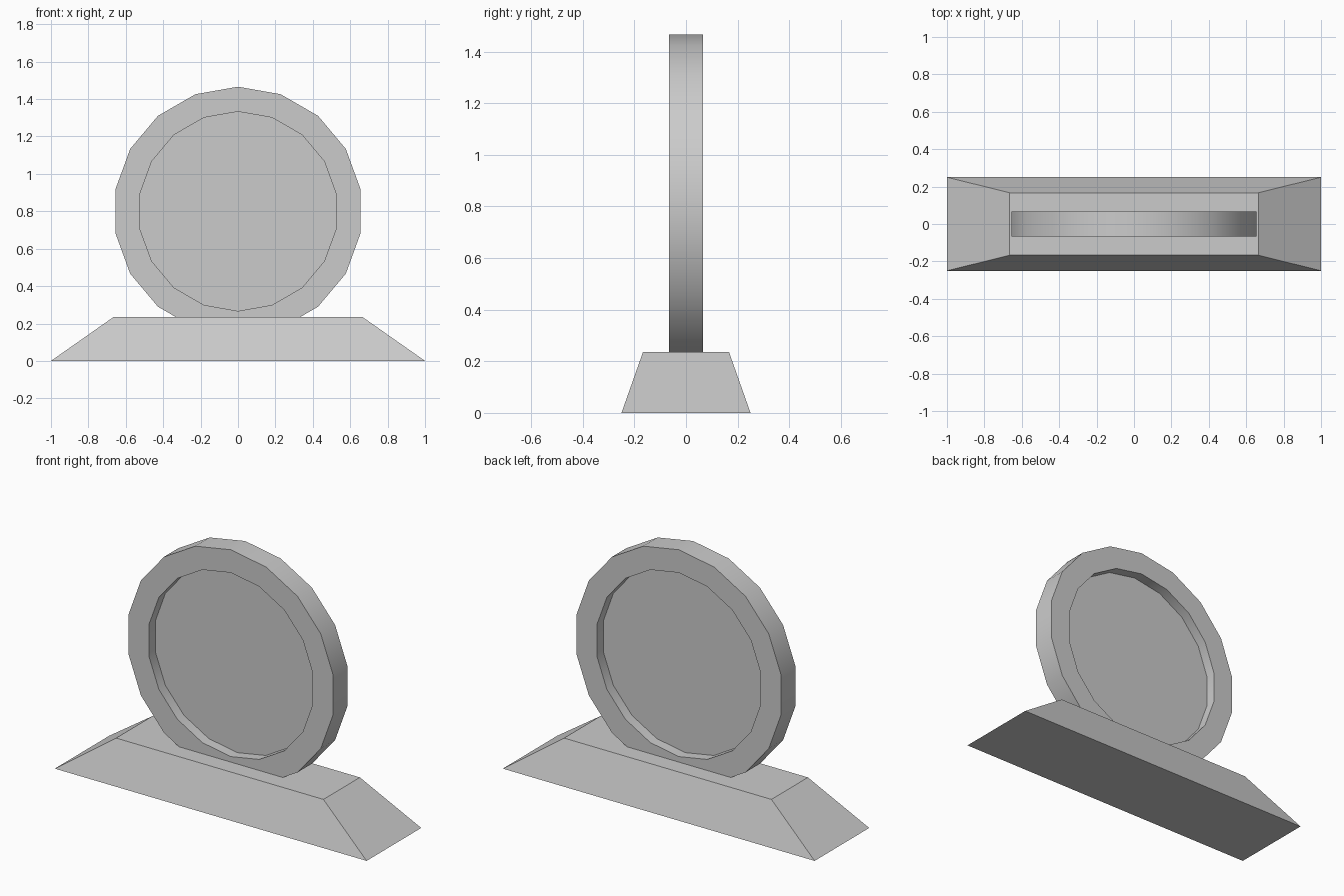
import bpy, bmesh, math

if "Cube" in bpy.data.objects:
    bpy.data.objects.remove(bpy.data.objects["Cube"])

SIDES = 18
CENTRE_Z = 0.80


def make_object(name, bm):
    bmesh.ops.recalc_face_normals(bm, faces=bm.faces)
    mesh = bpy.data.meshes.new(name)
    bm.to_mesh(mesh)
    bm.free()
    obj = bpy.data.objects.new(name, mesh)
    bpy.context.collection.objects.link(obj)
    return obj


def circle(bm, radius, y):
    """Upright polygon of vertices facing the y axis, one vertex on top."""
    steps = [2 * math.pi * i / SIDES for i in range(SIDES)]
    return [bm.verts.new((radius * math.sin(a), y, CENTRE_Z + radius * math.cos(a)))
            for a in steps]


def bridge(bm, a, b):
    for i in range(len(a)):
        j = (i + 1) % len(a)
        bm.faces.new((a[i], a[j], b[j], b[i]))


# Tapered base
bm = bmesh.new()
bmesh.ops.create_cube(bm, size=2)
for v in bm.verts:
    top = v.co.z > 0
    v.co.x *= 0.665 if top else 1.0
    v.co.y *= 0.167 if top else 0.25
    v.co.z = 0.235 if top else 0.0
make_object("base", bm)

# Upright rim, a square section swept round; its foot sinks into the base
bm = bmesh.new()
section = [(0.666, -0.066), (0.666, 0.066), (0.533, 0.066), (0.533, -0.066)]
loops = [circle(bm, r, y) for r, y in section]
for i in range(4):
    bridge(bm, loops[i], loops[(i + 1) % 4])
rim = make_object("rim", bm)

# Thin panel recessed inside the rim on both sides
bm = bmesh.new()
front, back = circle(bm, 0.533, -0.006), circle(bm, 0.533, 0.006)
bridge(bm, front, back)
bm.faces.new(front)
bm.faces.new(back)
make_object("panel", bm)

# Smooth rim walls with sharp corners
bpy.context.view_layer.objects.active = rim
rim.select_set(True)
bpy.ops.object.shade_smooth_by_angle(angle=math.radians(30))
